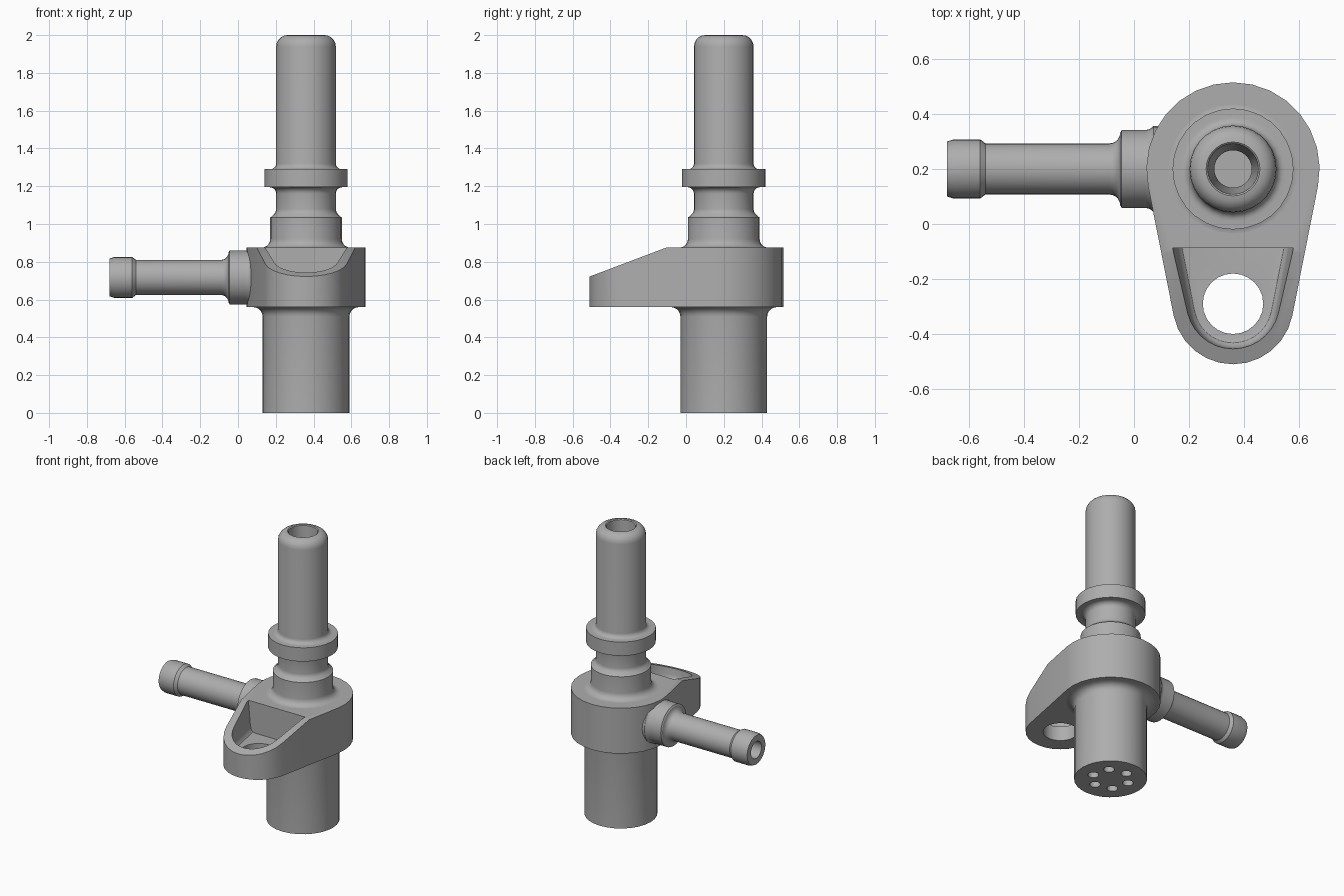
import bpy, bmesh
from math import sin, cos, pi, asin, radians
from mathutils import Matrix, Vector

if "Cube" in bpy.data.objects:
    bpy.data.objects.remove(bpy.data.objects["Cube"])

AX, AY = 0.36, 0.2           # main axis
LUG = (0.36, -0.29)          # centre of lug eye
R_BIG, R_LUG = 0.315, 0.22
PHI = asin((R_BIG - R_LUG) / (AY - LUG[1]))

grey = bpy.data.materials.new("satin grey")
grey.use_nodes = True
colour = (0.42, 0.42, 0.42, 1)
grey.diffuse_color = colour
grey.node_tree.nodes["Principled BSDF"].inputs["Base Color"].default_value = colour


def finish(bm, name, matrix=None):
    bmesh.ops.remove_doubles(bm, verts=bm.verts, dist=1e-5)
    bmesh.ops.recalc_face_normals(bm, faces=bm.faces)
    if matrix:
        bm.transform(matrix)
    mesh = bpy.data.meshes.new(name)
    bm.to_mesh(mesh)
    bm.free()
    mesh.materials.append(grey)
    ob = bpy.data.objects.new(name, mesh)
    bpy.context.collection.objects.link(ob)
    return ob


def loft(name, rings):
    """Solid through stacked rings with equal point counts."""
    bm = bmesh.new()
    loops = [[bm.verts.new(p) for p in ring] for ring in rings]
    for a, b in zip(loops, loops[1:]):
        for i in range(len(a)):
            j = (i + 1) % len(a)
            bm.faces.new((a[i], a[j], b[j], b[i]))
    bm.faces.new(loops[0])
    bm.faces.new(loops[-1])
    return finish(bm, name)


def lathe(name, profile, matrix, steps=28):
    """Spin (radius, height) points about z."""
    bm = bmesh.new()
    verts = [bm.verts.new((r, 0, z)) for r, z in profile]
    edges = [bm.edges.new(pair) for pair in zip(verts, verts[1:])]
    bmesh.ops.spin(bm, geom=verts + edges, cent=(0, 0, 0), axis=(0, 0, 1),
                   angle=2 * pi, steps=steps, use_merge=True)
    return finish(bm, name, matrix)


def fillet(r, z, radius, start, end, n=5):
    """Arc points about (r, z) between two angles in degrees."""
    return [(r + radius * cos(radians(start + (end - start) * i / n)),
             z + radius * sin(radians(start + (end - start) * i / n)))
            for i in range(n + 1)]


def cut(ob, cutter):
    mod = ob.modifiers.new("cut", "BOOLEAN")
    mod.operation, mod.solver, mod.object = "DIFFERENCE", "EXACT", cutter
    bpy.context.view_layer.objects.active = ob
    bpy.ops.object.modifier_apply(modifier=mod.name)
    bpy.data.objects.remove(cutter)


def cylinder(name, r, x, y, z0, z1):
    return lathe(name, [(0, z0), (r, z0), (r, z1), (0, z1)],
                 Matrix.Translation((x, y, 0)), 24)


def arc(cx, cy, r, a0, a1, n):
    return [(cx + r * cos(a0 + (a1 - a0) * i / n),
             cy + r * sin(a0 + (a1 - a0) * i / n)) for i in range(n + 1)]


# Flange: round body running tangentially into the lug, with a sloped top
outline = (arc(AX, AY, R_BIG, -PHI, pi + PHI, 16)
           + arc(*LUG, R_LUG, pi + PHI, 2 * pi - PHI, 12))
flange = loft("flange", [[(x, y, z) for x, y in outline] for z in (0.56, 0.875)])
bm = bmesh.new()
bm.from_mesh(flange.data)
bmesh.ops.bisect_plane(bm, geom=bm.verts[:] + bm.edges[:] + bm.faces[:],
                       plane_co=(0, -0.105, 0.875),
                       plane_no=Vector((0, -0.155, 0.41)).normalized(),
                       clear_outer=True)
bmesh.ops.holes_fill(bm, edges=[e for e in bm.edges if e.is_boundary])
bmesh.ops.recalc_face_normals(bm, faces=bm.faces)
bm.to_mesh(flange.data)
bm.free()


# Lug pocket with drafted walls and a filleted floor, then the bolt hole
def pocket_ring(r, z, back=-0.087):
    s = (back - LUG[1] + r * sin(PHI)) / cos(PHI)
    dx = r * cos(PHI) + s * sin(PHI)
    pts = [(LUG[0] - dx, back)]
    pts += arc(*LUG, r, pi + PHI, 2 * pi - PHI, 14) + [(LUG[0] + dx, back)]
    return [(x, y, z) for x, y in pts]


cut(flange, loft("pocket_cutter", [pocket_ring(r, z) for r, z in (
    (0.125, 0.66), (0.142, 0.664), (0.154, 0.677), (0.16, 0.70), (0.18, 0.92))]))
cut(flange, cylinder("bolt_hole_cutter", 0.11, *LUG, 0.5, 0.9))

# Main stem: lower plug, upper spigot, retaining collar and tapered bore
stem_profile = ([(0, 0), (0.23, 0)] + fillet(0.28, 0.51, 0.05, 180, 90)
                + [(0.28, 0.6), (0.24, 0.6), (0.24, 0.875)]
                + fillet(0.235, 0.92, 0.045, 270, 180)
                + [(0.19, 1.035), (0.18, 1.04)]
                + fillet(0.198, 1.08, 0.04, 235, 180)
                + fillet(0.193, 1.16, 0.035, 180, 90)
                + [(0.22, 1.195), (0.22, 1.29)]
                + fillet(0.188, 1.32, 0.03, 270, 180)
                + fillet(0.098, 1.94, 0.06, 0, 90)
                + [(0.092, 1.995), (0.068, 1.55), (0.068, 0.9), (0, 0.9)])
stem = lathe("stem", stem_profile, Matrix.Translation((AX, AY, 0)))

# Ring of six ports in the underside
for i in range(6):
    a = radians(45 + 60 * i)
    cut(stem, cylinder("port_cutter", 0.034, AX + 0.12 * cos(a),
                       AY + 0.12 * sin(a), -0.1, 0.45))

# Side hose barb, turned towards -x; heights run from the main axis outward
barb_profile = ([(0, 0.2), (0.156, 0.2), (0.156, 0.29)]
                + fillet(0.182, 0.32, 0.04, 230, 180)
                + [(0.142, 0.405), (0.135, 0.408)]
                + fillet(0.133, 0.45, 0.04, 270, 180)
                + [(0.093, 0.90), (0.108, 0.92), (0.108, 1.015),
                   (0.1, 1.04), (0.058, 1.04), (0.055, 0.3), (0, 0.3)])
barb = lathe("side_barb", barb_profile,
             Matrix.Translation((AX, AY, 0.717)) @ Matrix.Rotation(-pi / 2, 4, "Y"))

# Smooth the curved faces, keep the machined edges crisp
for ob in (flange, stem, barb):
    bpy.ops.object.select_all(action="DESELECT")
    ob.select_set(True)
    bpy.context.view_layer.objects.active = ob
    bpy.ops.object.shade_smooth_by_angle(angle=radians(32))
